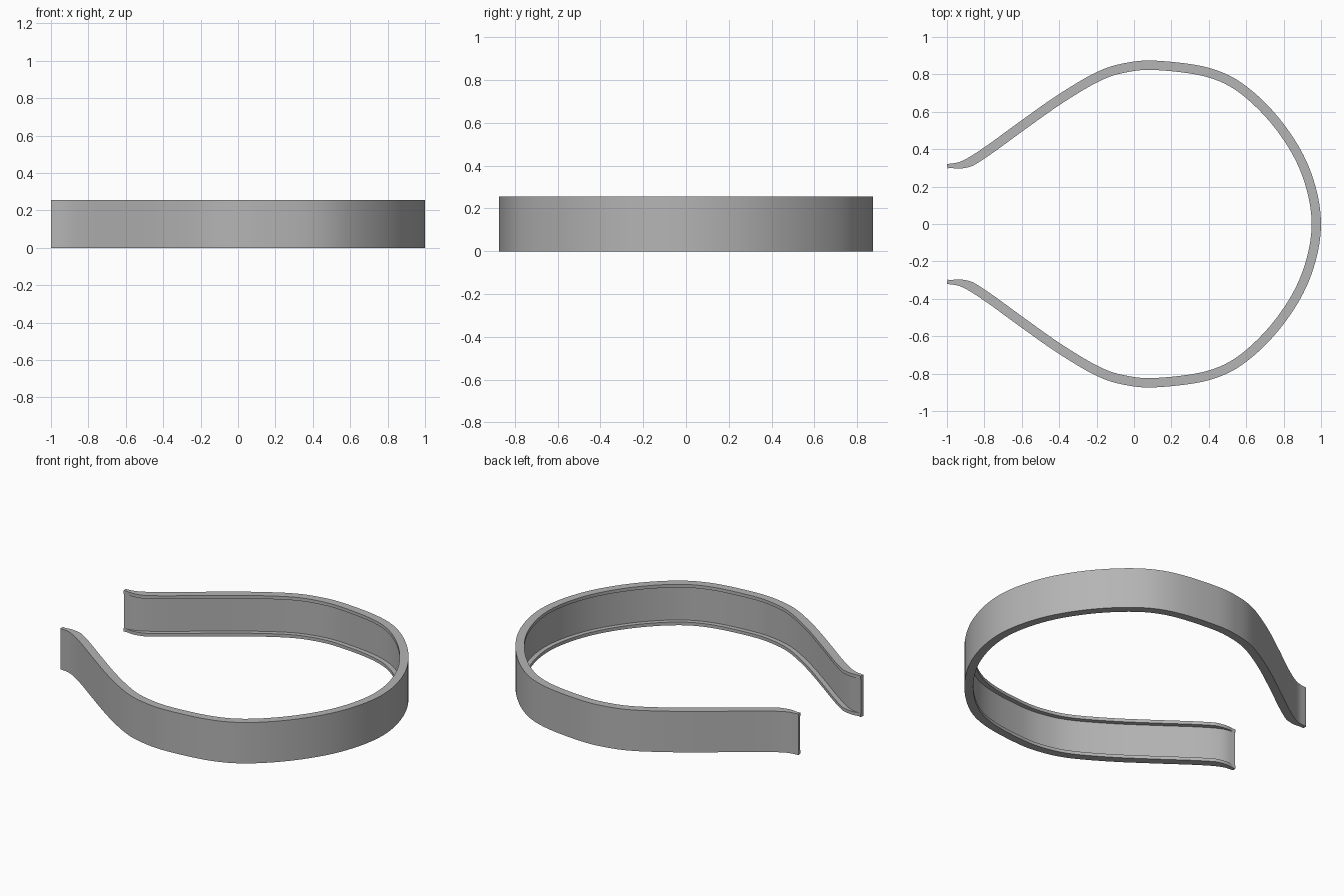
import bpy, bmesh, math
from mathutils import Vector

cube = bpy.data.objects.get("Cube")
if cube:
    bpy.data.objects.remove(cube, do_unlink=True)

HEIGHT = 0.255      # band height
RIM = 0.05          # depth of the rims
WEB = 0.022         # thickness of the wall between the rims
LIP = 0.02          # height of each rim
STEPS = 6           # samples per path segment

# Outer outline of one half, from the open tip to the middle of the bend
half = [(-1, 0.32), (-0.92, 0.337), (-0.8, 0.41), (-0.6, 0.555), (-0.4, 0.695),
        (-0.2, 0.812), (-0.05, 0.86), (0.12, 0.873), (0.4, 0.835), (0.6, 0.737),
        (0.8, 0.535), (0.943, 0.285), (1, 0)]
outline = [Vector(p) for p in half]
outline += [Vector((p.x, -p.y)) for p in reversed(outline[:-1])]


def smooth_path(pts):
    """Catmull-Rom curve through the points."""
    ext = [2 * pts[0] - pts[1]] + pts + [2 * pts[-1] - pts[-2]]
    path = []
    for a, b, c, d in zip(ext, ext[1:], ext[2:], ext[3:]):
        for i in range(STEPS):
            t = i / STEPS
            path.append(0.5 * (2 * b + (c - a) * t + (2 * a - 5 * b + 4 * c - d) * t * t
                               + (3 * b - a - 3 * c + d) * t ** 3))
    return path + [pts[-1]]


def section(x):
    """Channel profile as (depth, height); the rims fade out at the tips."""
    fade = min(1, max(0, (x + 0.98) / 0.09))
    rim = WEB + 0.001 + (RIM - WEB - 0.001) * fade
    return [(0, 0), (rim, 0), (rim, LIP), (WEB, LIP),
            (WEB, HEIGHT - LIP), (rim, HEIGHT - LIP), (rim, HEIGHT), (0, HEIGHT)]


# Sweep the channel along the outline
path = smooth_path(outline)
bm = bmesh.new()
rings = []
for i, p in enumerate(path):
    along = (path[min(i + 1, len(path) - 1)] - path[max(i - 1, 0)]).normalized()
    inward = Vector((along.y, -along.x))
    ring = []
    for depth, z in section(p.x):
        q = p + inward * depth
        ring.append(bm.verts.new((q.x, q.y, z)))
    rings.append(ring)
for r, s in zip(rings, rings[1:]):
    for k in range(len(r)):
        n = (k + 1) % len(r)
        bm.faces.new((r[k], r[n], s[n], s[k]))
bm.faces.new(rings[0])
bm.faces.new(rings[-1])
bmesh.ops.recalc_face_normals(bm, faces=bm.faces)

mesh = bpy.data.meshes.new("open_band")
bm.to_mesh(mesh)
bm.free()
band = bpy.data.objects.new("open_band", mesh)
bpy.context.collection.objects.link(band)

# Plain grey finish
grey = bpy.data.materials.new("plain grey")
grey.use_nodes = True
colour = (0.46, 0.46, 0.46, 1)
grey.diffuse_color = colour
grey.node_tree.nodes["Principled BSDF"].inputs["Base Color"].default_value = colour
mesh.materials.append(grey)

bpy.ops.object.select_all(action="DESELECT")
band.select_set(True)
bpy.context.view_layer.objects.active = band
bpy.ops.object.shade_smooth_by_angle(angle=math.radians(30))
